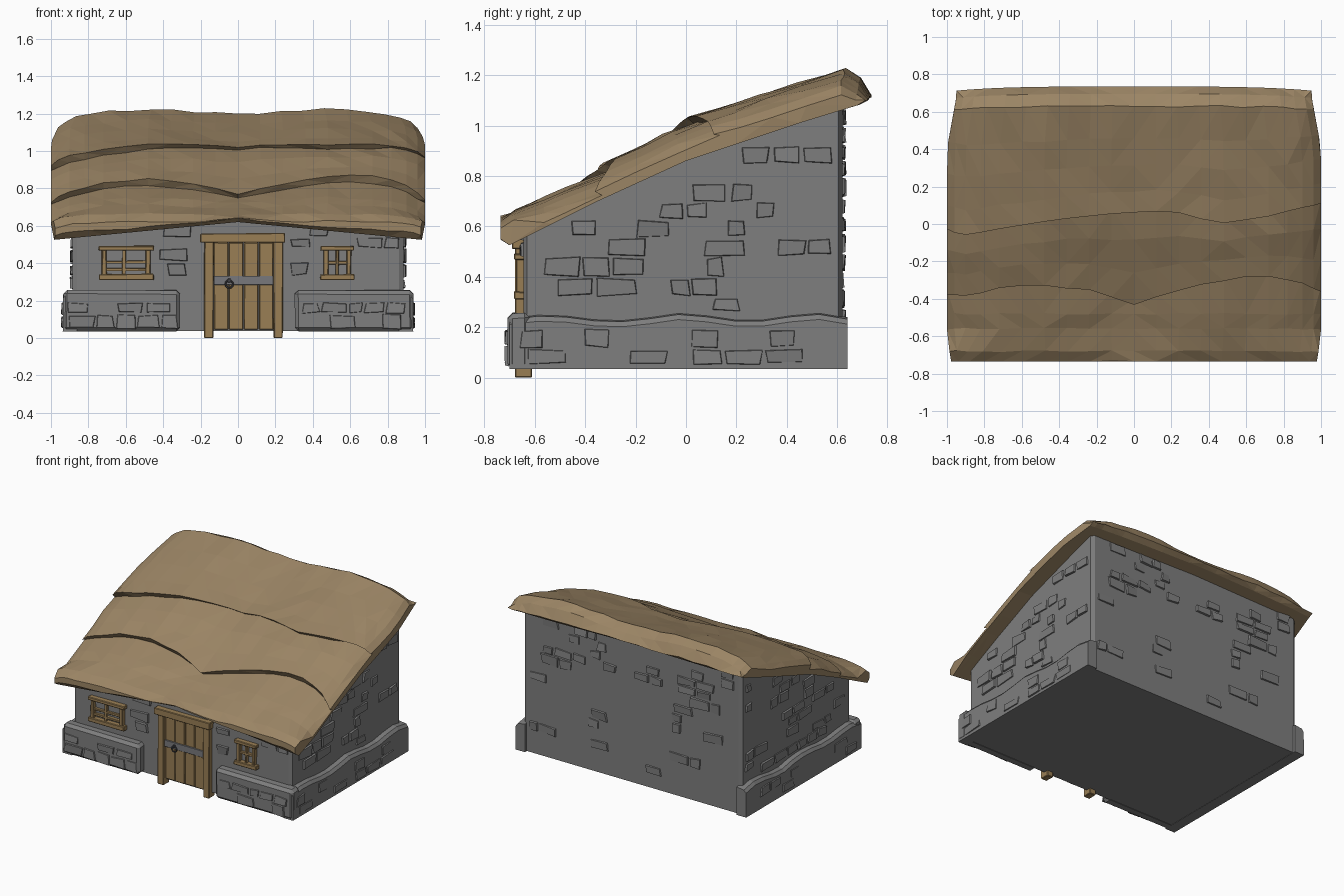
import bpy, bmesh, math, random
from mathutils import Vector as V

if "Cube" in bpy.data.objects:
    bpy.data.objects.remove(bpy.data.objects["Cube"])

random.seed(4)

def mat(name, r, g, b):
    m = bpy.data.materials.new(name)
    m.diffuse_color = (r, g, b, 1)
    m.use_nodes = True
    m.node_tree.nodes["Principled BSDF"].inputs["Base Color"].default_value = m.diffuse_color
    return m

STONE = mat("grey_stone", .21, .21, .21)
THATCH = mat("straw_thatch", .33, .235, .13)
WOOD = mat("oak_wood", .32, .21, .09)
BAND = mat("grey_metal", .19, .19, .20)
IRON = mat("dark_iron", .06, .06, .07)

def finish(bm, name, m):
    bmesh.ops.recalc_face_normals(bm, faces=bm.faces)
    me = bpy.data.meshes.new(name)
    bm.to_mesh(me)
    bm.free()
    me.materials.append(m)
    ob = bpy.data.objects.new(name, me)
    bpy.context.collection.objects.link(ob)
    return ob

def lerp(pts, t):
    """Piecewise linear curve through (t, value) pairs."""
    if t <= pts[0][0]:
        return pts[0][1]
    for (a, p), (b, q) in zip(pts, pts[1:]):
        if t <= b:
            return p + (q - p) * (t - a) / (b - a)
    return pts[-1][1]

def loft(sections, name, m):
    """Closed solid through equal-length closed sections."""
    bm = bmesh.new()
    rings = [[bm.verts.new(p) for p in s] for s in sections]
    n = len(rings[0])
    for a, b in zip(rings, rings[1:]):
        for i in range(n):
            j = (i + 1) % n
            bm.faces.new((a[i], a[j], b[j], b[i]))
    bm.faces.new(rings[0])
    bm.faces.new(rings[-1][::-1])
    bmesh.ops.recalc_face_normals(bm, faces=bm.faces)
    bmesh.ops.triangulate(bm, faces=bm.faces)
    return finish(bm, name, m)

def box(name, m, x0, x1, y0, y1, z0, z1, bevel=.004, wobble=.003):
    bm = bmesh.new()
    bmesh.ops.create_cube(bm, size=1)
    for v in bm.verts:
        c = v.co
        c.x = (x0 + x1) / 2 + c.x * (x1 - x0) + random.uniform(-wobble, wobble)
        c.y = (y0 + y1) / 2 + c.y * (y1 - y0)
        c.z = (z0 + z1) / 2 + c.z * (z1 - z0) + (random.uniform(-wobble, wobble) if c.z > 0 else 0)
    bmesh.ops.bevel(bm, geom=list(bm.edges), offset=bevel, segments=1, affect='EDGES')
    return finish(bm, name, m)

# Roof curves: underside, and the two wavy thatch steps seen from above
UNDER = [(-.70, .525), (-.35, .70), (0, .86), (.45, 1.01), (.70, 1.08)]
STEP1 = [(-1, -.38), (-.85, -.38), (-.75, -.34), (-.5, -.33), (-.2, -.36), (0, -.43),
         (.3, -.34), (.67, -.27), (.85, -.30), (1, -.36)]
STEP2 = [(-1, -.03), (-.9, -.06), (-.65, -.02), (-.3, .04), (.18, .07), (.5, 0),
         (.75, .05), (1, .11)]
SAG = [(0, .03), (.25, .015), (.48, 0), (.75, .015), (.88, .035), (.95, .06), (1, .1)]

def under(x, y):
    front = lerp([(-.7, .095), (-.3, .04), (.7, .02)], y)
    return lerp(UNDER, y) + front * max(0, 1 - abs(x))

def layer(k, y):
    return (.665 + (y + .68) * .44, .795 + (y + .43) * .50, 1.03 + y * .31)[k]

def roof_section(x):
    s1, s2, u = lerp(STEP1, x), lerp(STEP2, x), abs(x)
    top = [(-.735, .585), (-.735, .625)]
    top += [(y, layer(0, y)) for y in (-.68, -.56, -.48)]
    top += [(s1 + .025, layer(0, s1) - .002), (s1, layer(1, s1) + .006)]
    top += [(s1 + (s2 - s1) * t, layer(1, s1 + (s2 - s1) * t)) for t in (.35, .7)]
    top += [(s2 + .025, layer(1, s2) - .004), (s2, layer(2, s2) + .003)]
    top += [(s2 + (.63 - s2) * t, layer(2, s2 + (.63 - s2) * t)) for t in (.2, .45, .7, 1)]
    top += [(.695, 1.19), (.735, 1.125)]
    pts = []
    for i, (y, z) in enumerate(top):
        z -= lerp(SAG, u) * (.35 if i < 3 else 1)
        z = max(z, under(x, y) + .02)
        j = .005
        pts.append((y + (random.uniform(-j, j) if 1 < i < 15 else 0), z + random.uniform(-j, j)))
    pts += [(y, under(x, y)) for y in (.70, .45, .2, 0, -.2, -.35, -.53, -.70)]
    sec = []
    for y, z in pts:
        pull = min(1, max(0, (abs(y + .1) - .5) / .3))
        sec.append(V((x * (1 - .05 * pull), y * (1 - .03 * u ** 4 * (y > .6)), z)))
    return sec

half = [0, .12, .24, .36, .48, .6, .72, .82, .9, .96, 1]
loft([roof_section(x) for x in [-h for h in half[:0:-1]] + half], "thatched_roof", THATCH)

# Stone walls: solid body whose top follows the roof underside
FRONT, BACK, SIDE = -.645, .62, .885
walls = []
for x in (-SIDE, -.86, -.45, 0, .45, .86, SIDE):
    inset = .015 if abs(x) == SIDE else 0
    ys = [FRONT + inset, -.35, 0, .3, BACK - inset]
    walls.append([V((x, y, under(x, y) + .015)) for y in ys]
                 + [V((x, y, .037)) for y in ys[::-1]])
loft(walls, "stone_walls", STONE)

# Low stone footing: two front blocks and two wavy-topped side strips
for s, x0, x1 in ((-1, -.935, -.31), (1, .305, .935)):
    box("front_footing", STONE, x0, x1, -.708, -.62, .035, .255, .02, .004)
    secs = []
    for i in range(13):
        y = -.70 + 1.34 * i / 12
        t = .235 + .014 * math.sin(i * 1.3) + random.uniform(-.005, .005)
        secs.append([V((s * .86, y, .035)), V((s * .937, y, .035)),
                     V((s * .935, y, t - .02)), V((s * .918, y, t)), V((s * .86, y, t + .008))])
    loft(secs, "side_footing", STONE)

# Raised stones laid in staggered rows
def stone(bm, p, u, n, w, h, d):
    ring = ((-1, -1), (1, -1), (1, 1), (-1, 1))
    back, face = [], []
    for a, b in ring:
        q = p + u * (a * w / 2) + V((0, 0, b * h / 2))
        q += u * random.uniform(-.008, .008) + V((0, 0, random.uniform(-.006, .006)))
        back.append(bm.verts.new(q - n * .006))
        q = q - u * (a * .005) - V((0, 0, b * .004))
        face.append(bm.verts.new(q + n * d * random.uniform(.2, 1.1)))
    bm.faces.new(face)
    for i in range(4):
        j = (i + 1) % 4
        bm.faces.new((back[i], back[j], face[j], face[i]))

def stonework(name, origin, u, n, lo, hi, z0, ztop, rows, keep, blocked, d=.015):
    bm = bmesh.new()
    z, r = z0, 0
    while r < rows:
        h = random.uniform(.06, .085)
        a = lo + random.uniform(0, .06)
        while a < hi - .06:
            w = min(random.uniform(.08, .17), hi - a)
            c = a + w / 2
            p = origin + u * c + V((0, 0, z + h / 2))
            top = min(ztop(a), ztop(a + w))
            if z + h < top and random.random() < keep(c, z) and not blocked(a, a + w, z, z + h):
                stone(bm, p, u, n, w - .012, h - .01, d)
            a += w
        z += h
        r += 1
    finish(bm, name, STONE)

def openings(a, b, z, t):
    return any(b > x0 and a < x1 and t > .29 - k and z < .51 + k
               for x0, x1, k in ((-.75, -.44, 0), (.43, .63, 0), (-.2, .25, .3)))

X, Y = V((1, 0, 0)), V((0, 1, 0))
free = lambda a, b, z, t: False
stonework("front_wall_stones", V((0, FRONT, 0)), X, -Y, -.87, .87, .26,
          lambda x: under(x, FRONT) + .03, 5, lambda c, z: .6, openings)
stonework("back_wall_stones", V((0, BACK, 0)), X, Y, -.84, .84, .06,
          lambda x: under(x, BACK) + .02, 14, lambda c, z: .45 if z > .72 else .13, free)
for s in (-1, 1):
    stonework("side_wall_stones", V((s * SIDE, 0, 0)), Y, X * s, -.6, .58, .26,
              lambda y: under(.9, y) + .01, 12, lambda c, z: .42, free)
    stonework("side_footing_stones", V((s * .936, 0, 0)), Y, X * s, -.69, .6, .05,
              lambda y: .225, 2, lambda c, z: .45, free, .01)
    lo, hi = (-.92, -.32) if s < 0 else (.315, .92)
    stonework("front_footing_stones", V((0, -.708, 0)), X, -Y, lo, hi, .045,
              lambda x: .26, 3, lambda c, z: .8, free, .012)

# Door: posts, lintel, planks, metal band and ring
for x in (-.155, .215):
    box("door_post", WOOD, x - .025, x + .025, -.678, -.61, 0, .52)
box("door_lintel", WOOD, -.20, .25, -.69, -.61, .51, .56)
for i in range(4):
    x = -.13 + i * .08
    box("door_plank", WOOD, x + .002, x + .078, -.658 - .003 * (i % 2), -.63, .045, .51, .004, .001)
box("door_band", BAND, -.13, .19, -.668, -.65, .283, .332, .002, .001)
bpy.ops.mesh.primitive_torus_add(major_segments=12, minor_segments=6, major_radius=.02,
                                 minor_radius=.005, location=(-.047, -.674, .288),
                                 rotation=(math.pi / 2, 0, 0))
ring = bpy.context.object
ring.name = "door_ring"
ring.data.materials.append(IRON)
box("ring_mount", IRON, -.055, -.039, -.678, -.66, .298, .318, .002, 0)

# Windows: rails, posts and glazing bars
def window(x0, x1, bars, mullions):
    for z0, z1 in ((.31, .342), (.467, .492)):
        box("window_rail", WOOD, x0, x1, -.682, -.63, z0, z1)
    for x in (x0 + .03, x1 - .03):
        box("window_post", WOOD, x - .013, x + .013, -.674, -.63, .335, .475)
    for x in mullions:
        box("window_mullion", WOOD, x - .008, x + .008, -.668, -.63, .335, .475, .002)
    for z in bars:
        box("window_bar", WOOD, x0 + .03, x1 - .03, -.666, -.63, z - .008, z + .008, .002)

window(-.745, -.45, (.365, .405), (-.61,))
window(.44, .622, (.402,), (.53,))
